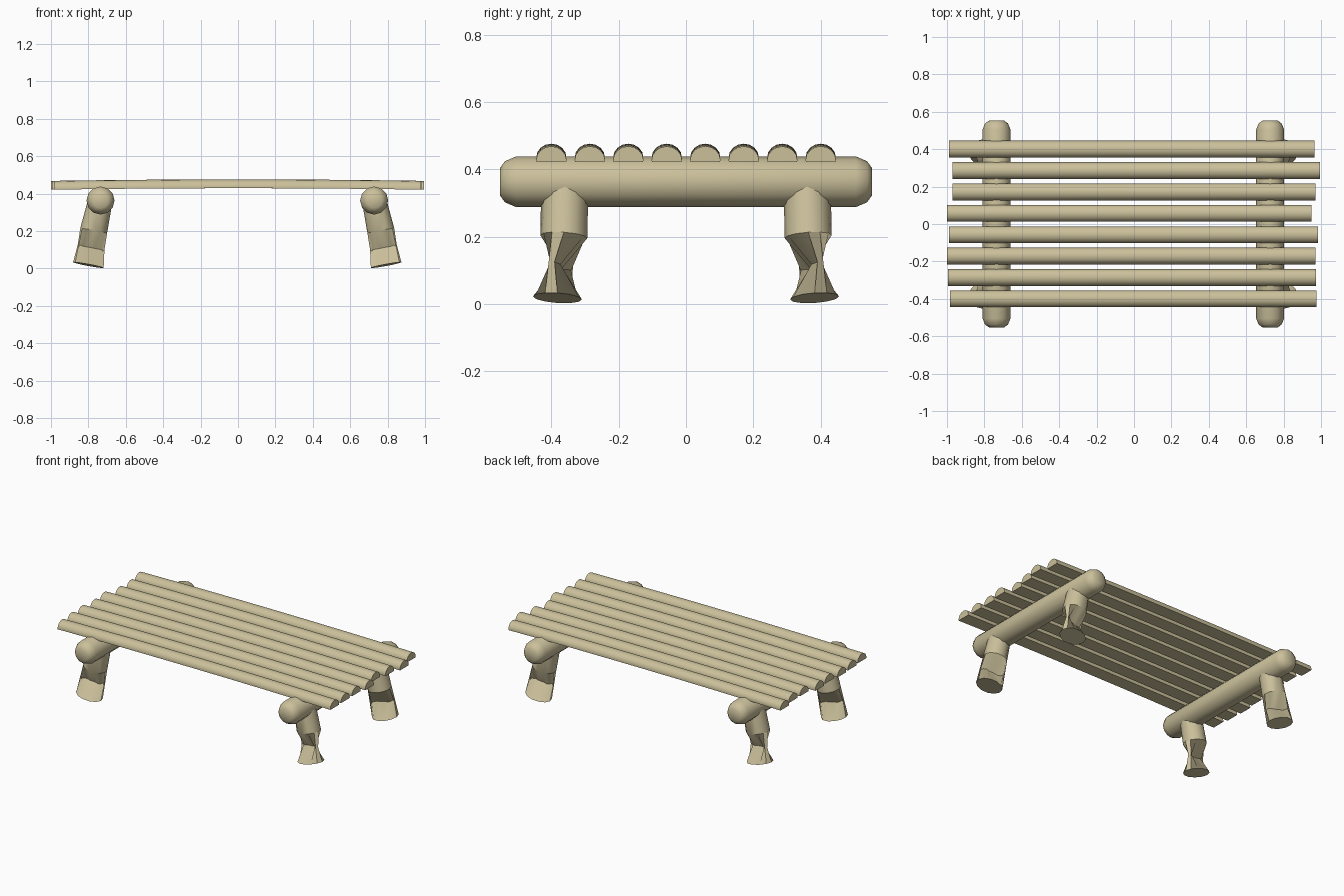
import bpy, bmesh, math
from mathutils import Vector

if "Cube" in bpy.data.objects:
    bpy.data.objects.remove(bpy.data.objects["Cube"])

wood = bpy.data.materials.new("pale_wood")
wood.use_nodes = True
COLOR = (0.60, 0.53, 0.33, 1)
wood.diffuse_color = COLOR
wood.node_tree.nodes["Principled BSDF"].inputs["Base Color"].default_value = COLOR
wood.node_tree.nodes["Principled BSDF"].inputs["Roughness"].default_value = 0.8


def loft(name, rings, angle=40):
    """Join a list of equal-length point loops into a capped solid."""
    bm = bmesh.new()
    loops = [[bm.verts.new(p) for p in ring] for ring in rings]
    n = len(loops[0])
    for a, b in zip(loops, loops[1:]):
        for i in range(n):
            j = (i + 1) % n
            bm.faces.new((a[i], a[j], b[j], b[i]))
    bm.faces.new(loops[0][::-1])
    bm.faces.new(loops[-1])
    # Orient the solid outward
    if bm.calc_volume(signed=True) < 0:
        bmesh.ops.reverse_faces(bm, faces=bm.faces[:])
    mesh = bpy.data.meshes.new(name)
    bm.to_mesh(mesh)
    bm.free()
    mesh.materials.append(wood)
    obj = bpy.data.objects.new(name, mesh)
    bpy.context.collection.objects.link(obj)
    bpy.ops.object.select_all(action="DESELECT")
    obj.select_set(True)
    bpy.context.view_layer.objects.active = obj
    bpy.ops.object.shade_smooth_by_angle(angle=math.radians(angle))
    return obj


def turn(i, n):
    return 2 * math.pi * i / n


# Cross logs with rounded ends
END = [(0.553, 0.04), (0.538, 0.061), (0.505, 0.075)]
LOG = [(-y, r) for y, r in END] + [(y, r) for y, r in reversed(END)]
for side, x in (("right", -0.735), ("left", 0.728)):
    loft(side + "_cross_log",
         [[(x + r * math.cos(turn(i, 12)), y, 0.363 + r * math.sin(turn(i, 12)))
           for i in range(12)] for y, r in LOG])

# Splayed legs: straight upper part, lower part wrung flat in the middle
CENTRES = [Vector(c) for c in ((0.736, 0.36, 0.345), (0.768, 0.363, 0.2), (0.796, 0.382, 0.018))]
RADII = [(0.066, 0.07), (0.073, 0.07), (0.083, 0.073)]


def leg_rings(sx, sy):
    down = (CENTRES[2] - CENTRES[0]).normalized()
    v = (Vector((0, 1, 0)) - down * down.y).normalized()
    u = v.cross(down)
    if u.x < 0:
        u = -u
    rings = []
    for k, (c, (ru, rv)) in enumerate(zip(CENTRES, RADII)):
        ring = []
        for i in range(12):
            a = turn(i, 12)
            if k == 2:
                a = turn(1, 12) - a
            p = c + u * ru * math.cos(a) + v * rv * math.sin(a)
            ring.append((p.x * sx - 0.004, p.y * sy, p.z))
        rings.append(ring)
    return rings


for side, sx in (("right", -1), ("left", 1)):
    for end, sy in (("front", -1), ("back", 1)):
        loft(f"{end}_{side}_leg", leg_rings(sx, sy), 35)

# Half-round slats, slightly bowed, with uneven ends
SPANS = [(-0.985, 0.975), (-0.995, 0.972), (-1, 0.97), (-0.99, 0.985),
         (-1, 0.95), (-0.97, 0.97), (-0.97, 0.995), (-0.99, 0.965)]
for k, (x0, x1) in enumerate(SPANS):
    y = -0.4 + k * 0.1143
    rings = []
    for s in range(9):
        x = x0 + (x1 - x0) * s / 8
        z = 0.421 + 0.008 * (1 - x * x)
        ring = [(x, y - 0.044, z), (x, y + 0.044, z)]
        ring += [(x, y + 0.045 * math.cos(turn(i, 16)), z + 0.006 + 0.041 * math.sin(turn(i, 16)))
                 for i in range(9)]
        rings.append(ring)
    loft(f"slat_{k + 1}", rings)
